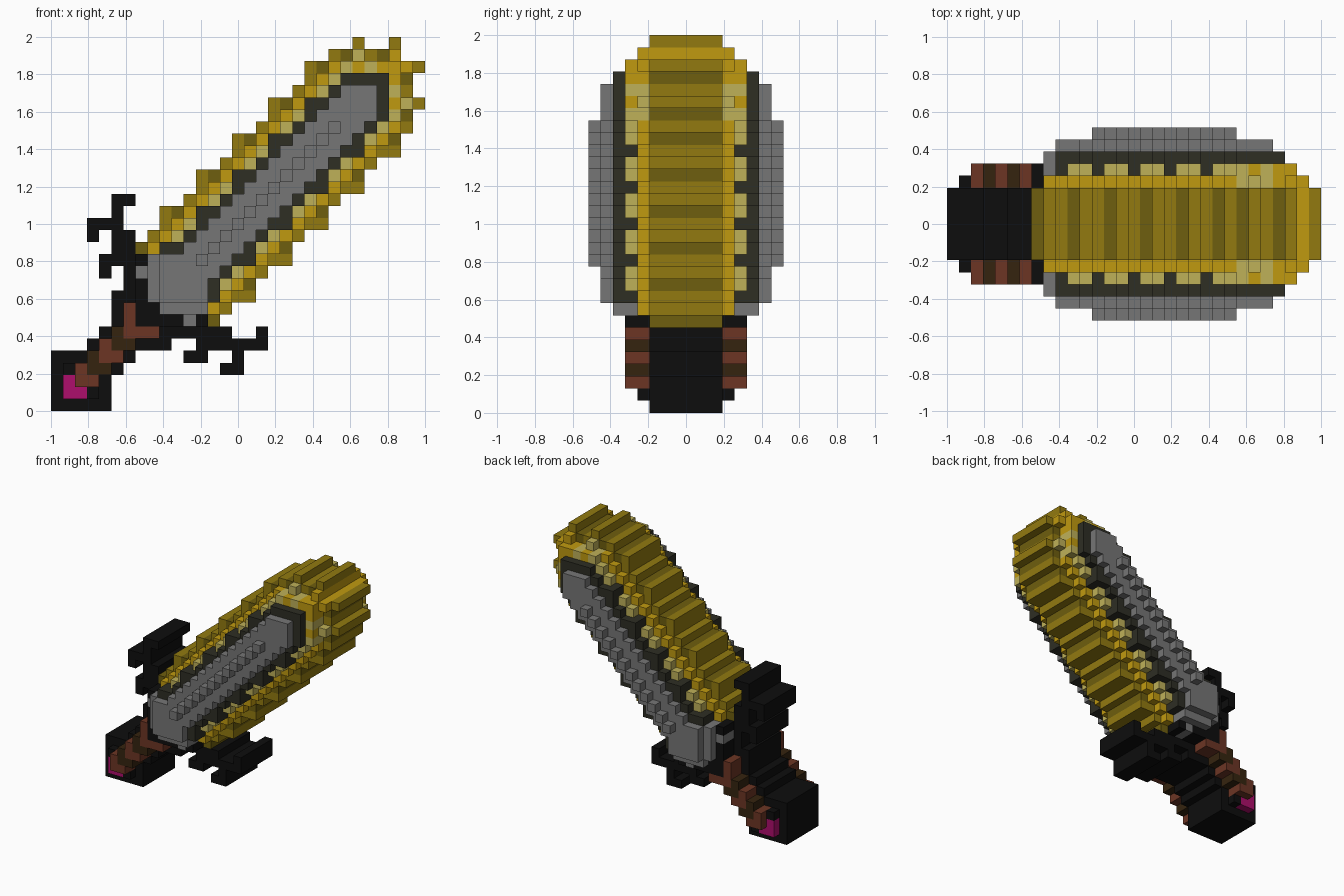
import bpy, bmesh

cube = bpy.data.objects.get("Cube")
if cube:
    bpy.data.objects.remove(cube)

N = 31
U = 2 / N  # size of one block


def linear(c):
    return c / 12.92 if c <= 0.04045 else ((c + 0.055) / 1.055) ** 2.4


def make_material(name, code):
    rgb = [linear(int(code[k:k + 2], 16) / 255) for k in (0, 2, 4)]
    mat = bpy.data.materials.new(name)
    mat.use_nodes = True
    mat.diffuse_color = (*rgb, 1)
    mat.node_tree.nodes["Principled BSDF"].inputs["Base Color"].default_value = (*rgb, 1)
    return mat


MATS = {name: make_material(name, code) for name, code in {
    "old gold": "927A10", "deep gold": "6E5E0E", "bright gold": "C09A10",
    "pale gold": "BFB159", "dark olive": "2E2E24", "steel grey": "767676",
    "black": "0D0D0D", "red brown": "6C3524", "dark brown": "35240F",
    "magenta": "AD0E6C"}.items()}

cells = {}  # (column, row) -> (part, colour, half depth in blocks)


def put(i, j, part, colour, depth):
    """Place a block column and its mirror image across the diagonal."""
    cells[i, j] = cells[j, i] = (part, colour, depth)


def blade_cell(a, b):
    """Layer of the blade at a <= b, from its distance to the diagonal."""
    d, step = b - a, a % 3
    if b <= 26 and d <= 2 or b <= 12 and d <= 4:
        if d == 0 and 12 <= a <= 23:
            return "blade_core", "steel grey", 8
        return "blade_core", "steel grey", 7 if a >= 9 else 6
    if b <= 27 and (d == 3 or d < 3 or d == 4 and step == 0):
        return "blade_groove", "dark olive", 6
    if d <= 4 and b <= 28:
        if b == 28 and a in (25, 27, 28):
            return "blade_trim", "bright gold", 5
        return "blade_trim", "pale gold", 5
    if b <= 28 and d == 5 or (a, b) == (28, 29):
        return "blade_band", "bright gold", 4
    if (a, b) == (25, 29):
        return "blade_band", "pale gold", 4
    if b <= 29 and d <= 6 and not a == b == 29 or d == 7 and step == 0 and b < 29:
        deep = step == 1 and d == 6 or (a, b) in ((24, 29), (27, 29))
        return "blade_edge", "deep gold" if deep else "old gold", 3
    return None


# Blade
for a in range(7, 30):
    for b in range(a, 30):
        layer = blade_cell(a, b)
        if layer and (a >= 8 or b == 13):
            put(a, b, *layer)
for a in (25, 28):
    put(a, 30, "blade_edge", "old gold", 3)

# Pommel block and grip outline
for a in range(9):
    for b in range(a, 9):
        if b <= 4 or b - a <= 2:
            put(a, b, "pommel" if b <= 4 else "grip_frame", "black", 3)
put(1, 3, "pommel", "black", 4)
for b in (1, 2):
    put(1, b, "pommel_gem", "magenta", 4)

# Wrapped grip
for a in range(2, 7):
    for b in range(a, a + 2):
        put(a, b, "grip", "dark brown" if a % 2 else "red brown", 5)
put(6, 8, "grip", "red brown", 5)

# Guard with hooked arms: row -> columns
ARM = {17: (5, 6), 16: (5,), 15: (3, 4, 5), 14: (3, 5, 6), 13: (5, 6),
       12: (4, 5, 6), 11: (4, 6), 10: (6,), 9: (5, 6), 8: (5,)}
for b, columns in ARM.items():
    for a in columns:
        put(a, b, "guard", "black", 3)
for b in (7, 8, 9, 10, 12):
    put(7, b, "guard", "black", 5)
put(8, 8, "guard", "black", 5)
put(7, 11, "blade_core", "steel grey", 5)


def build(part):
    """Mesh of one part, with only the faces that show."""
    colours = list(dict.fromkeys(c for p, c, _ in cells.values() if p == part))
    bm = bmesh.new()

    def quad(points, colour):
        face = bm.faces.new([bm.verts.new(p) for p in points])
        face.material_index = colours.index(colour)

    for (i, j), (p, colour, depth) in cells.items():
        if p != part:
            continue
        x, z, y = i * U - 1, j * U, depth * U
        corners = [(x, z), (x + U, z), (x + U, z + U), (x, z + U)]
        quad([(cx, -y, cz) for cx, cz in corners], colour)
        quad([(cx, y, cz) for cx, cz in reversed(corners)], colour)
        for k, (di, dj) in enumerate(((0, -1), (1, 0), (0, 1), (-1, 0))):
            other = cells.get((i + di, j + dj))
            low = other[2] * U if other else 0
            if low >= y:
                continue
            (ax, az), (bx, bz) = corners[k], corners[(k + 1) % 4]
            for y0, y1 in ([(-y, -low), (low, y)] if other else [(-y, y)]):
                quad([(ax, y0, az), (ax, y1, az), (bx, y1, bz), (bx, y0, bz)], colour)
    bmesh.ops.remove_doubles(bm, verts=bm.verts, dist=U / 100)
    mesh = bpy.data.meshes.new(part)
    bm.to_mesh(mesh)
    bm.free()
    for colour in colours:
        mesh.materials.append(MATS[colour])
    bpy.context.collection.objects.link(bpy.data.objects.new(part, mesh))


for part in sorted({p for p, _, _ in cells.values()}):
    build(part)
